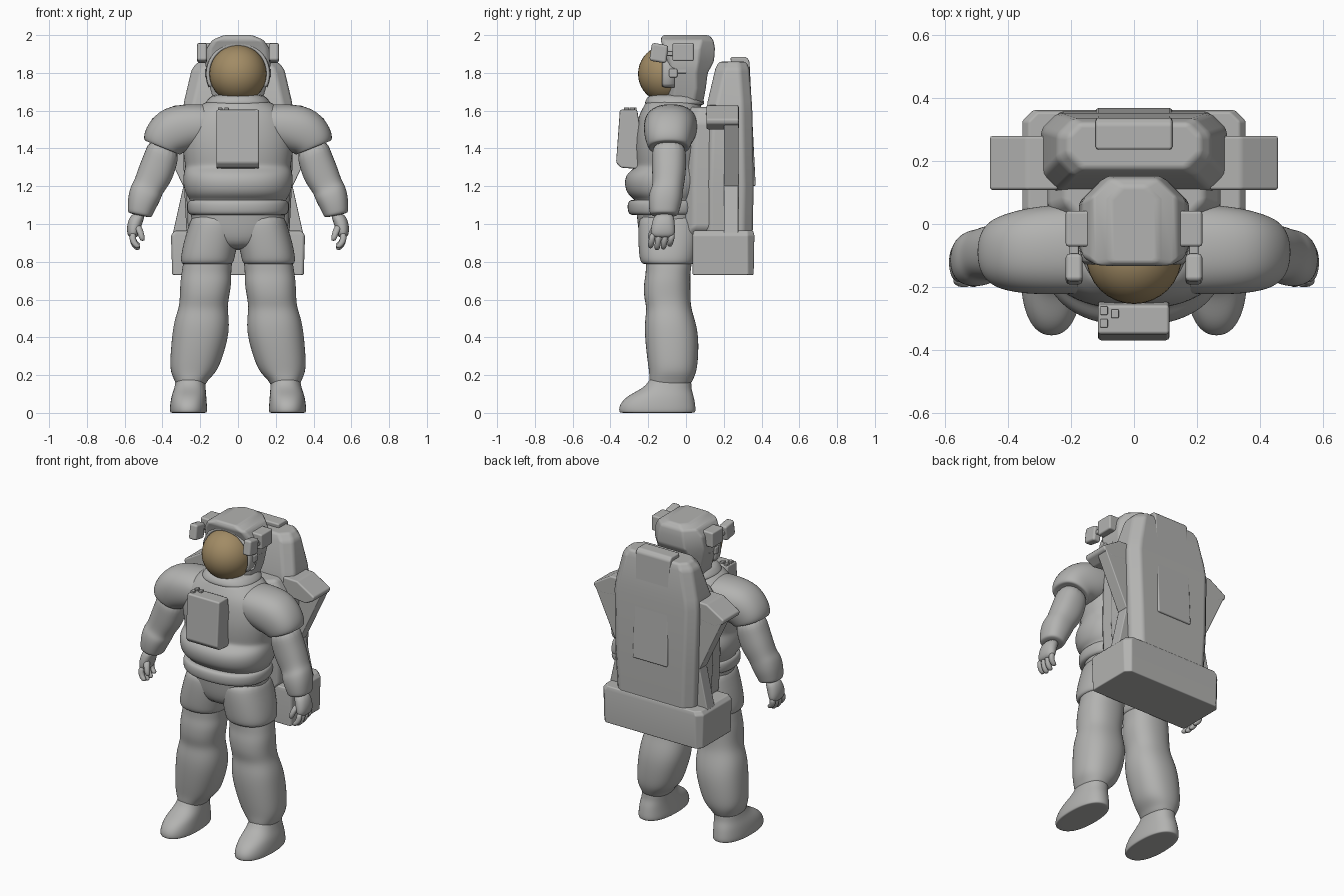
import bpy, bmesh, math
from mathutils import Vector


def material(name, rgb):
    m = bpy.data.materials.new(name)
    m.diffuse_color = (*rgb, 1)
    return m


SUIT = material("suit_grey", (0.45, 0.45, 0.44))
GOLD = material("visor_bronze", (0.36, 0.26, 0.13))


def finish(name, bm, mat=SUIT, mirror=False, subsurf=0, bevel=0.0):
    bmesh.ops.recalc_face_normals(bm, faces=bm.faces)
    me = bpy.data.meshes.new(name)
    bm.to_mesh(me)
    bm.free()
    me.materials.append(mat)
    for p in me.polygons:
        p.use_smooth = True
    ob = bpy.data.objects.new(name, me)
    bpy.context.collection.objects.link(ob)
    if mirror:
        ob.modifiers.new("Mirror", 'MIRROR').use_mirror_merge = False
    if subsurf:
        s = ob.modifiers.new("Subsurf", 'SUBSURF')
        s.levels = s.render_levels = subsurf
    if bevel:
        b = ob.modifiers.new("Bevel", 'BEVEL')
        b.width, b.segments, b.harden_normals = bevel, 2, True
        b.limit_method, b.angle_limit = 'ANGLE', math.radians(20)
    return ob


def skin(bm, rings):
    """Join closed point rings into a capped tube."""
    vs = [[bm.verts.new(p) for p in r] for r in rings]
    n = len(vs[0])
    for a, b in zip(vs, vs[1:]):
        for i in range(n):
            j = (i + 1) % n
            bm.faces.new((a[i], a[j], b[j], b[i]))
    bm.faces.new(vs[0])
    bm.faces.new(vs[-1])


def loft(name, rings, n=20, e=2.3, **kw):
    """Soft tube from rings (x, y, z, half width, half depth, tilt degrees)."""
    bm = bmesh.new()
    out = []
    for x, y, z, a, b, *tilt in rings:
        t = math.radians(tilt[0] if tilt else 0)
        u, ring = Vector((math.cos(t), 0, math.sin(t))), []
        for i in range(n):
            c, s = math.cos(math.tau * i / n), math.sin(math.tau * i / n)
            c = math.copysign(abs(c) ** (2 / e), c)
            s = math.copysign(abs(s) ** (2 / e), s)
            ring.append(Vector((x, y, z)) + u * a * c + Vector((0, b * s, 0)))
        out.append(ring)
    skin(bm, out)
    return finish(name, bm, subsurf=kw.pop("subsurf", 2), **kw)


def stack(name, levels, bevel=0.015):
    """Hard shell from chamfered rectangles (z, half width, y0, y1, front chamfer, back chamfer)."""
    bm = bmesh.new()
    rings = []
    for z, w, y0, y1, c, d in levels:
        half = [(w - c, y0), (w, y0 + c), (w, y1 - d), (w - d, y1)]
        rings.append([(x, y, z) for x, y in half] + [(-x, y, z) for x, y in reversed(half)])
    skin(bm, rings)
    return finish(name, bm, bevel=bevel)


def prism(name, pts, axis, lo, hi, bevel=0.01, **kw):
    """Extrude a (y,z) profile along x, or an (x,z) profile along y."""
    bm = bmesh.new()
    skin(bm, [[(h, p, q) if axis == 'x' else (p, h, q) for p, q in pts] for h in (lo, hi)])
    return finish(name, bm, bevel=bevel, **kw)


def box(name, x0, x1, y0, y1, z0, z1, bevel=0.01, **kw):
    return prism(name, [(y0, z0), (y1, z0), (y1, z1), (y0, z1)], 'x', x0, x1, bevel, **kw)


# Torso, belt and shorts
loft("torso", [(0, y, z, a, b) for z, y, a, b in [
    (0.86, -.09, .12, .12), (0.93, -.08, .24, .17), (1.03, -.09, .25, .17),
    (1.12, -.09, .255, .18), (1.135, -.09, .26, .19), (1.16, -.10, .28, .215),
    (1.22, -.10, .295, .23), (1.27, -.10, .29, .215), (1.30, -.085, .28, .18),
    (1.33, -.085, .285, .185), (1.42, -.08, .30, .195), (1.51, -.08, .29, .185),
    (1.58, -.08, .26, .17), (1.63, -.07, .20, .15), (1.66, -.07, .15, .14)]], n=24)
loft("belt", [(0, -.1, z, a, a - .06) for z, a in [
    (1.045, .235), (1.05, .262), (1.07, .27), (1.10, .272), (1.125, .265), (1.13, .24)]], n=24)
loft("shorts", [(.165, -.09, .785, .12, .12), (.163, -.095, .79, .14, .145),
                (.16, -.095, .83, .145, .155), (.14, -.09, .92, .145, .165),
                (.125, -.09, 1.0, .135, .165), (.12, -.09, 1.06, .12, .15)], mirror=True)

# Legs and boots
loft("leg", [(.25, -.085, .13, .075, .10), (.25, -.08, .17, .085, .115), (.237, -.07, .21, .12, .125),
             (.225, -.07, .27, .137, .135), (.20, -.075, .40, .152, .145), (.192, -.085, .49, .147, .135),
             (.185, -.09, .555, .13, .118), (.178, -.10, .61, .131, .125), (.17, -.10, .69, .138, .125),
             (.168, -.095, .74, .132, .118), (.16, -.09, .80, .132, .125), (.15, -.09, .87, .12, .12)],
     mirror=True)
loft("boot", [(.262, -.152, 0, .088, .19), (.262, -.152, .001, .098, .203), (.262, -.152, .02, .10, .206),
              (.262, -.15, .05, .098, .20), (.26, -.135, .09, .093, .178), (.255, -.105, .125, .085, .135),
              (.252, -.085, .16, .08, .115), (.25, -.08, .20, .075, .105)], mirror=True)

# Sleeves, arms and hands
loft("sleeve", [(.08, -.08, 1.53, .10, .14, 90), (.22, -.08, 1.52, .122, .145, 80),
                (.33, -.085, 1.50, .142, .14, 60), (.385, -.09, 1.45, .125, .125, 35),
                (.40, -.09, 1.415, .11, .115, 22), (.40, -.09, 1.40, .10, .105, 22),
                (.40, -.09, 1.41, .08, .08, 22)], mirror=True)
loft("arm", [(.385, -.09, 1.43, .085, .09, 22), (.41, -.09, 1.34, .093, .092, 22),
             (.44, -.09, 1.26, .096, .09, 24), (.475, -.095, 1.195, .082, .082, 25),
             (.487, -.105, 1.17, .088, .09, 22), (.505, -.11, 1.12, .082, .09, 18),
             (.517, -.115, 1.07, .07, .08, 14), (.52, -.115, 1.05, .066, .075, 12),
             (.522, -.115, 1.045, .05, .055, 12)], mirror=True)
loft("palm", [(.525, -.115, 1.06, .038, .05), (.545, -.12, 1.01, .042, .062),
              (.555, -.122, .96, .036, .068), (.555, -.122, .925, .024, .06)], n=12, mirror=True)
for i in range(4):
    y, d = -.174 + .034 * i, (.006, -.004, 0, .015)[i]
    loft(f"finger_{i + 1}", [(.555, y, .955, .018, .017), (.56, y - .006, .92, .019, .018),
                             (.545, y - .012, .885 + d, .018, .017, -25),
                             (.522, y - .014, .868 + d, .014, .014, -45)],
         n=8, mirror=True, subsurf=1)
loft("thumb", [(.535, -.155, 1.0, .022, .02), (.518, -.18, .96, .02, .02),
               (.508, -.187, .925, .017, .017), (.505, -.185, .91, .011, .011)],
     n=8, mirror=True, subsurf=1)

# Helmet: neck ring, shell, visor, rim
loft("neck_ring", [(0, -.06, 1.62, .17, .155), (0, -.06, 1.645, .175, .16),
                   (0, -.06, 1.665, .155, .15), (0, -.06, 1.69, .13, .13)], n=24)
stack("helmet_shell", [(1.64, .125, -.10, .09, .03, .05), (1.72, .148, -.09, .105, .03, .05),
                       (1.80, .165, -.09, .115, .02, .06), (1.86, .175, -.10, .148, .02, .08),
                       (1.93, .165, -.12, .153, .02, .08), (1.975, .135, -.135, .145, .02, .06),
                       (2.0, .075, -.125, .12, .015, .04)])
bm = bmesh.new()
bmesh.ops.create_uvsphere(bm, u_segments=32, v_segments=20, radius=.152)
bmesh.ops.translate(bm, verts=bm.verts, vec=(0, -.102, 1.795))
finish("visor", bm, GOLD)
bm = bmesh.new()
arc = []
for i in range(33):                      # flat hood arch around the visor
    t = math.radians(-25 + 230 * i / 32)
    arc.append([(r * math.cos(t), y, 1.795 + r * math.sin(t))
                for r, y in ((.148, -.06), (.15, -.115), (.158, -.128), (.168, -.115), (.172, -.06))])
skin(bm, arc)
finish("visor_rim", bm)

# Helmet lamps, camera blocks and side knobs
box("lamp_block", .14, .217, -.072, .042, 1.862, 1.958, mirror=True)
prism("lamp", [(-.195, 1.865), (-.105, 1.85), (-.092, 1.945), (-.18, 1.96)], 'x', .163, .217,
      bevel=.014, mirror=True)
box("lamp_hinge", .175, .205, -.11, -.06, 1.89, 1.915, bevel=.006, mirror=True)
box("visor_knob", .15, .176, -.09, -.045, 1.775, 1.822, bevel=.009, mirror=True)
box("visor_lever", .15, .168, -.05, .005, 1.797, 1.832, bevel=.006, mirror=True)

# Chest control box with switches
prism("chest_box", [(-.35, 1.605), (-.258, 1.605), (-.235, 1.45), (-.16, 1.285), (-.345, 1.298),
                    (-.37, 1.325)], 'x', -.115, .112)
for i, (x, y) in enumerate([(-.095, -.275), (-.095, -.315), (-.06, -.285)]):
    box(f"chest_switch_{i + 1}", x - .012, x + .012, y - .014, y + .014, 1.595, 1.617, bevel=.004)

# Backpack: harness shell, main pack, raised back plate, base box
stack("harness_shell", [(.92, .21, -.08, .17, .06, .03), (.98, .265, -.04, .25, .08, .03),
                        (1.20, .275, -.04, .25, .08, .03), (1.54, .275, -.03, .25, .08, .03),
                        (1.62, .22, -.01, .25, .08, .03)], bevel=.03)
stack("main_pack", [(.90, .27, .10, .352, .03, .05), (1.20, .285, .10, .358, .03, .05),
                    (1.58, .295, .105, .352, .04, .05), (1.65, .285, .115, .348, .05, .05),
                    (1.82, .245, .155, .335, .05, .05), (1.86, .21, .175, .32, .05, .04)])
prism("back_plate", [(.235, 1.885), (.318, 1.885), (.336, 1.865), (.369, 1.20), (.30, 1.20)],
      'x', -.122, .122)
stack("pack_base", [(.73, .348, .035, .358, .01, .03), (.94, .355, .035, .362, .01, .035),
                    (.965, .335, .04, .355, .01, .03)], bevel=.012)

# Side handles with braces down to the base
prism("side_handle", [(.24, 1.63), (.34, 1.627), (.46, 1.555), (.455, 1.53), (.40, 1.50), (.24, 1.52)],
      'y', .108, .28, mirror=True)
prism("handle_brace", [(.24, 1.56), (.45, 1.54), (.29, 1.20), (.24, 1.18)], 'y', .20, .279,
      bevel=.006, mirror=True)
prism("base_brace", [(.24, 1.26), (.285, 1.22), (.345, .95), (.24, .95)], 'y', .20, .277,
      bevel=.006, mirror=True)
